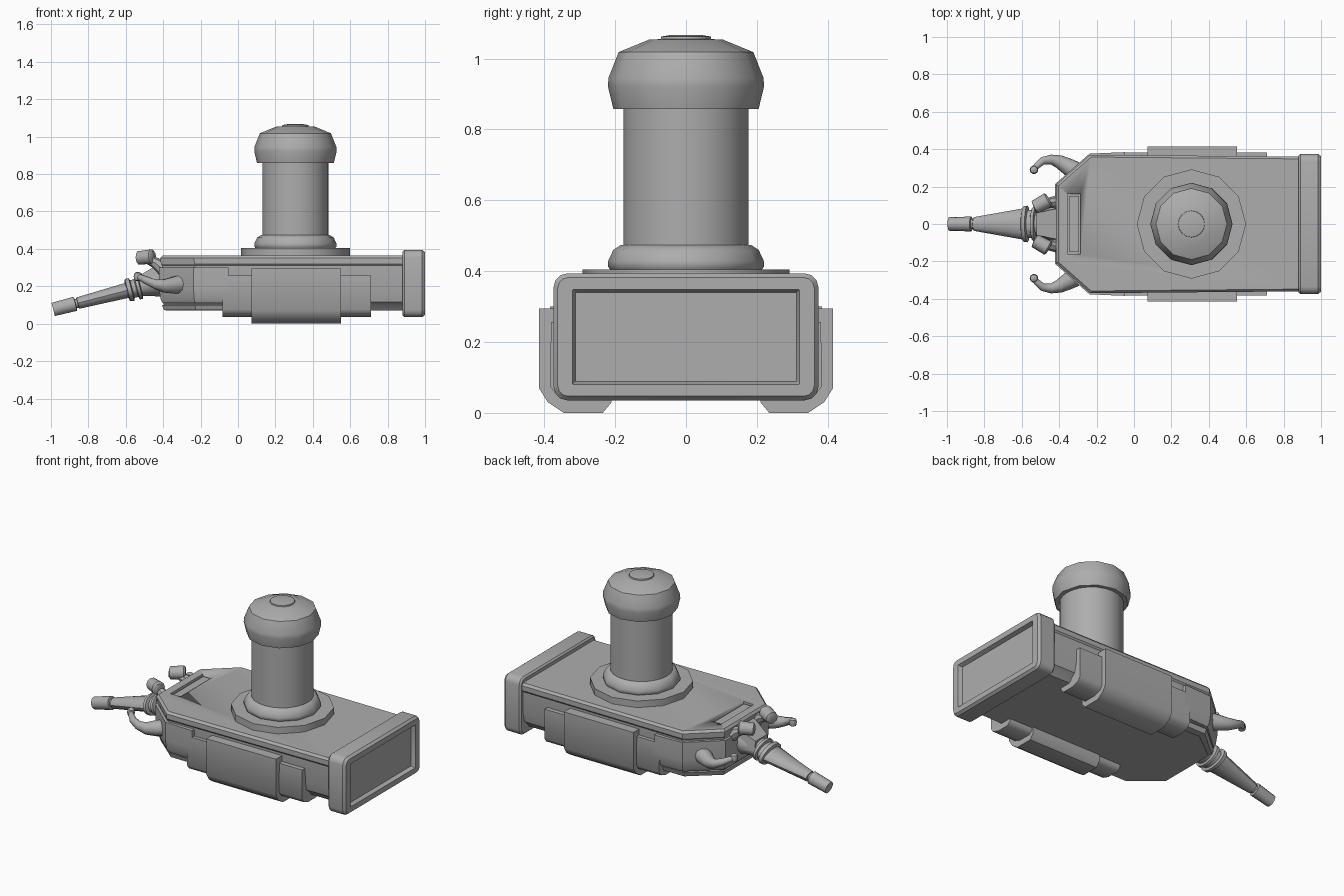
import bpy, bmesh, math
from mathutils import Vector

grey = bpy.data.materials.new("plain_grey")
grey.diffuse_color = (0.42, 0.42, 0.42, 1)


def finish(name, bm, angle=40):
    bmesh.ops.recalc_face_normals(bm, faces=bm.faces)
    me = bpy.data.meshes.new(name)
    bm.to_mesh(me)
    bm.free()
    ob = bpy.data.objects.new(name, me)
    bpy.context.collection.objects.link(ob)
    me.materials.append(grey)
    bpy.ops.object.select_all(action='DESELECT')
    ob.select_set(True)
    bpy.context.view_layer.objects.active = ob
    bpy.ops.object.shade_smooth_by_angle(angle=math.radians(angle))
    return ob


def loft(name, rings, angle=40):
    """Skin equal-length rings of points and cap both ends."""
    bm = bmesh.new()
    vs = [[bm.verts.new(p) for p in r] for r in rings]
    n = len(vs[0])
    for a, b in zip(vs, vs[1:]):
        for i in range(n):
            bm.faces.new((a[i], a[(i + 1) % n], b[(i + 1) % n], b[i]))
    bm.faces.new(vs[0])
    bm.faces.new(vs[-1])
    return finish(name, bm, angle)


def tube(name, pts, radii, n=12, d=None, angle=40):
    """Round or elliptical tube; radii may be (side, up) pairs."""
    pts = [Vector(p) for p in pts]
    rings = []
    for i, p in enumerate(pts):
        t = Vector(d) if d else pts[min(i + 1, len(pts) - 1)] - pts[max(i - 1, 0)]
        t.normalize()
        side = Vector((1, 0, 0)) if abs(t.z) > 0.99 else t.cross(Vector((0, 0, 1))).normalized()
        up = side.cross(t)
        r = radii[i]
        ra, rb = r if isinstance(r, tuple) else (r, r)
        rings.append([p + side * ra * math.cos(k * math.tau / n) + up * rb * math.sin(k * math.tau / n)
                      for k in range(n)])
    return loft(name, rings, angle)


def lathe(name, profile, x=0.307, n=12):
    return tube(name, [(x, 0, z) for r, z in profile], [r for r, z in profile], n, (0, 0, 1))


def hull_ring(z, ix, iy, xr=0.89, yr=0.36):
    half = [(xr, yr - iy), (-0.235 + ix * 0.5, 0.37 - iy), (-0.416 + ix, 0.21 - iy * 0.5)]
    return [(x, y, z) for x, y in half] + [(x, -y, z) for x, y in reversed(half)]


# hull with chamfered nose, tucked-in belly and a thicker deck
hull = loft("hull", [hull_ring(*r) for r in (
    (0.07, 0.03, 0.07), (0.10, 0.02, 0.045), (0.115, 0.015, 0.025), (0.17, 0.012, 0.012), (0.31, 0.01, 0.008),
    (0.32, 0.004, 0.0), (0.35, 0.0, 0.0), (0.364, 0.012, 0.012))], 30)

# slot recessed in the deck
cutter = loft("slot_cutter", [[(x, y, z) for x, y in ((-0.355, -0.16), (-0.285, -0.16), (-0.285, 0.16), (-0.355, 0.16))]
                              for z in (0.345, 0.40)])
cutter.hide_render = True
cutter.hide_set(True)
cut = hull.modifiers.new("slot", 'BOOLEAN')
cut.object = cutter
cut.solver = 'EXACT'
loft("slot_lid", [[(x, y, z) for x, y in ((-0.345, -0.15), (-0.295, -0.15), (-0.295, 0.15), (-0.345, 0.15))]
                  for z in (0.34, 0.356)])

# raised cheek band around the nose
loft("nose_band", [hull_ring(z, i, i, -0.05, 0.378 - 0.0) for z, i in
                   ((0.11, 0.012), (0.13, 0.002), (0.19, -0.006), (0.30, -0.006))], 30)
loft("nose_skirt", [hull_ring(z, i, i + 0.01, -0.08, 0.37) for z, i in ((0.072, 0.02), (0.10, 0.01))], 30)


# rear flange with rounded corners and a recessed panel
def rounded(x, hy, z0, z1, r):
    out = []
    for k, (sy, sz) in enumerate(((1, 1), (-1, 1), (-1, -1), (1, -1))):
        cy, cz = sy * (hy - r), (z1 - r if sz > 0 else z0 + r)
        for j in range(4):
            a = math.radians(90 * k + 30 * j)
            out.append((x, cy + r * math.cos(a), cz + r * math.sin(a)))
    return out


loft("rear_flange", [rounded(*a) for a in (
    (0.88, 0.365, 0.045, 0.385, 0.035), (0.89, 0.374, 0.035, 0.394, 0.04), (0.985, 0.374, 0.035, 0.394, 0.04),
    (1.0, 0.362, 0.047, 0.382, 0.03), (1.0, 0.32, 0.08, 0.348, 0.002), (0.975, 0.312, 0.088, 0.34, 0.002))], 35)

# side saddles wrapping under the hull
wide = [(0.35, 0.257), (0.381, 0.257), (0.383, 0.075), (0.365, 0.05), (0.32, 0.035), (0.24, 0.035), (0.22, 0.055),
        (0.22, 0.09), (0.33, 0.12)]
outer = [(0.35, 0.295), (0.415, 0.295), (0.415, 0.07), (0.39, 0.03), (0.345, 0.0), (0.235, 0.0), (0.21, 0.03),
         (0.21, 0.09), (0.33, 0.12)]
for s, tag in ((1, "back"), (-1, "front")):
    for nm, prof, x0, x1 in (("inner_saddle", wide, -0.083, 0.71), ("outer_saddle", outer, 0.073, 0.552)):
        loft(f"{tag}_{nm}", [[(x, s * y, z) for y, z in prof] for x in (x0, x1)], 50)

# tower: base ring, collar, column, cap, button
lathe("tower_base_ring", [(0.292, 0.355), (0.292, 0.405)])
lathe("tower_collar", [(0.21, 0.40), (0.22, 0.412), (0.22, 0.428), (0.205, 0.46), (0.185, 0.473), (0.16, 0.475)])
lathe("tower_column", [(0.177, 0.46), (0.177, 0.87)], n=24)
lathe("tower_cap", [(0.17, 0.86), (0.205, 0.858), (0.22, 0.92), (0.219, 0.945), (0.19, 1.018), (0.105, 1.053),
                    (0.05, 1.056)])
lathe("cap_button", [(0.072, 1.05), (0.07, 1.062), (0.04, 1.067)], n=16)

# nose cannon along a sloping axis
A, B = Vector((-0.988, 0, 0.076)), Vector((-0.40, 0, 0.228))


def axis(x):
    return A.lerp(B, (x - A.x) / (B.x - A.x))


def gun(name, spec):
    tube(name, [axis(x) for x, *_ in spec], [(a, b) for _, a, b in spec], 14, (B - A))


gun("muzzle", [(-0.988, 0.03, 0.03), (-0.988, 0.036, 0.037), (-0.87, 0.04, 0.04), (-0.868, 0.03, 0.03)])
gun("muzzle_neck", [(-0.875, 0.028, 0.026), (-0.85, 0.028, 0.026)])
gun("barrel", [(-0.858, 0.03, 0.028), (-0.855, 0.037, 0.032), (-0.59, 0.084, 0.042), (-0.585, 0.07, 0.036)])
gun("barrel_collar", [(-0.595, 0.07, 0.05), (-0.59, 0.095, 0.062), (-0.57, 0.098, 0.065), (-0.565, 0.075, 0.05),
                      (-0.545, 0.075, 0.05), (-0.54, 0.09, 0.066), (-0.525, 0.09, 0.066), (-0.52, 0.07, 0.05)])
gun("cannon_mount", [(-0.535, 0.062, 0.05), (-0.48, 0.075, 0.062), (-0.42, 0.10, 0.085), (-0.37, 0.13, 0.09)])

# hood over the mount
loft("mount_hood", [[(x, -h, z0), (x, h, z0), (x, h * 0.9, z1), (x, -h * 0.9, z1)] for x, h, z0, z1 in
                    ((-0.52, 0.065, 0.20, 0.262), (-0.44, 0.085, 0.20, 0.31), (-0.38, 0.095, 0.20, 0.345))])

# mirrored pincers, sensors and sensor arms
for s, tag in ((1, "back"), (-1, "front")):
    tube(f"{tag}_pincer",
         [(x, s * y, z) for x, y, z in ((-0.315, 0.285, 0.21), (-0.35, 0.305, 0.205), (-0.40, 0.333, 0.202),
                                        (-0.445, 0.345, 0.212), (-0.49, 0.337, 0.232), (-0.52, 0.31, 0.246),
                                        (-0.535, 0.29, 0.25))],
         [0.05, 0.046, 0.036, 0.026, 0.021, 0.017, 0.014], 10)
    tube(f"{tag}_pincer_tip",
         [(-0.535, s * 0.29, z) for z in (0.227, 0.234, 0.252, 0.270, 0.277)],
         [0.006, 0.019, 0.023, 0.019, 0.006], 10, (0, 0, 1))
    tube(f"{tag}_sensor",
         [(x, s * y, z) for x, y, z in ((-0.535, 0.088, 0.352), (-0.53, 0.09, 0.352), (-0.46, 0.128, 0.358),
                                        (-0.453, 0.132, 0.358))],
         [0.026, 0.037, 0.041, 0.03], 10)
    tube(f"{tag}_sensor_arm",
         [(-0.485, s * 0.11, 0.345), (-0.44, s * 0.115, 0.325), (-0.39, s * 0.12, 0.285)],
         [0.024, 0.03, 0.04], 8)
